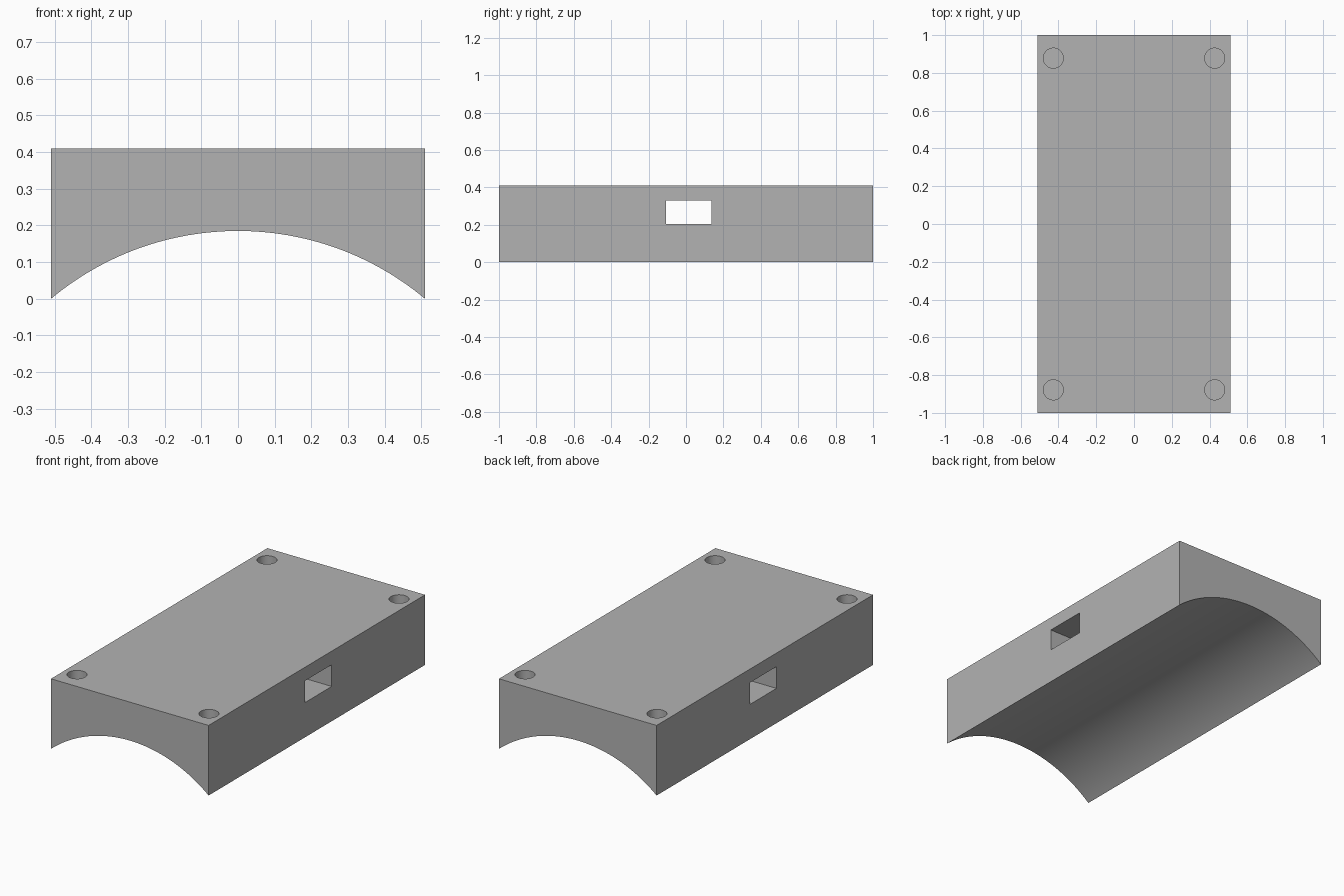
import bpy
import bmesh
import math

if "Cube" in bpy.data.objects:
    bpy.data.objects.remove(bpy.data.objects["Cube"], do_unlink=True)

HALF_W, HALF_L, HEIGHT, ARCH = 0.51, 1.0, 0.41, 0.185

grey = bpy.data.materials.new("plain grey")
grey.use_nodes = True
colour = (0.45, 0.45, 0.45, 1)
grey.diffuse_color = colour
grey.node_tree.nodes["Principled BSDF"].inputs["Base Color"].default_value = colour


def add_object(name, bm):
    bmesh.ops.recalc_face_normals(bm, faces=bm.faces)
    mesh = bpy.data.meshes.new(name)
    bm.to_mesh(mesh)
    bm.free()
    mesh.materials.append(grey)
    obj = bpy.data.objects.new(name, mesh)
    bpy.context.collection.objects.link(obj)
    return obj


# Block with an arched underside, extruded along its length
radius = (HALF_W ** 2 + ARCH ** 2) / (2 * ARCH)
sweep = math.asin(HALF_W / radius)
steps = 64
profile = [(-HALF_W, HEIGHT), (HALF_W, HEIGHT)]
for i in range(steps + 1):
    a = sweep * (1 - 2 * i / steps)
    profile.append((radius * math.sin(a), ARCH - radius + radius * math.cos(a)))
bm = bmesh.new()
face = bm.faces.new([bm.verts.new((x, -HALF_L, z)) for x, z in profile])
ext = bmesh.ops.extrude_face_region(bm, geom=[face])
moved = [v for v in ext["geom"] if isinstance(v, bmesh.types.BMVert)]
bmesh.ops.translate(bm, verts=moved, vec=(0, 2 * HALF_L, 0))
block = add_object("arched_block", bm)

# Cutters: rectangular cross slot and four blind corner holes
cutters = []
bpy.ops.mesh.primitive_cube_add(size=1, location=(0, 0.015, 0.267))
slot = bpy.context.object
slot.name = "slot_cutter"
slot.scale = (1.2, 0.245, 0.127)
cutters.append(slot)
depth = 0.2
for sx in (-1, 1):
    for sy in (-1, 1):
        bpy.ops.mesh.primitive_cylinder_add(
            vertices=48, radius=0.053, depth=2 * depth,
            location=(sx * 0.427, sy * 0.878, HEIGHT))
        bpy.context.object.name = "corner_hole_cutter"
        cutters.append(bpy.context.object)

for cutter in cutters:
    cutter.data.materials.clear()
    cutter.data.materials.append(grey)
    mod = block.modifiers.new(cutter.name, "BOOLEAN")
    mod.operation = "DIFFERENCE"
    mod.solver = "EXACT"
    mod.object = cutter

# Apply the cuts, then drop the cutters
bpy.ops.object.select_all(action="DESELECT")
block.select_set(True)
bpy.context.view_layer.objects.active = block
for mod in list(block.modifiers):
    bpy.ops.object.modifier_apply(modifier=mod.name)
for cutter in cutters:
    bpy.data.objects.remove(cutter, do_unlink=True)
bpy.ops.object.shade_smooth_by_angle(angle=math.radians(30))
